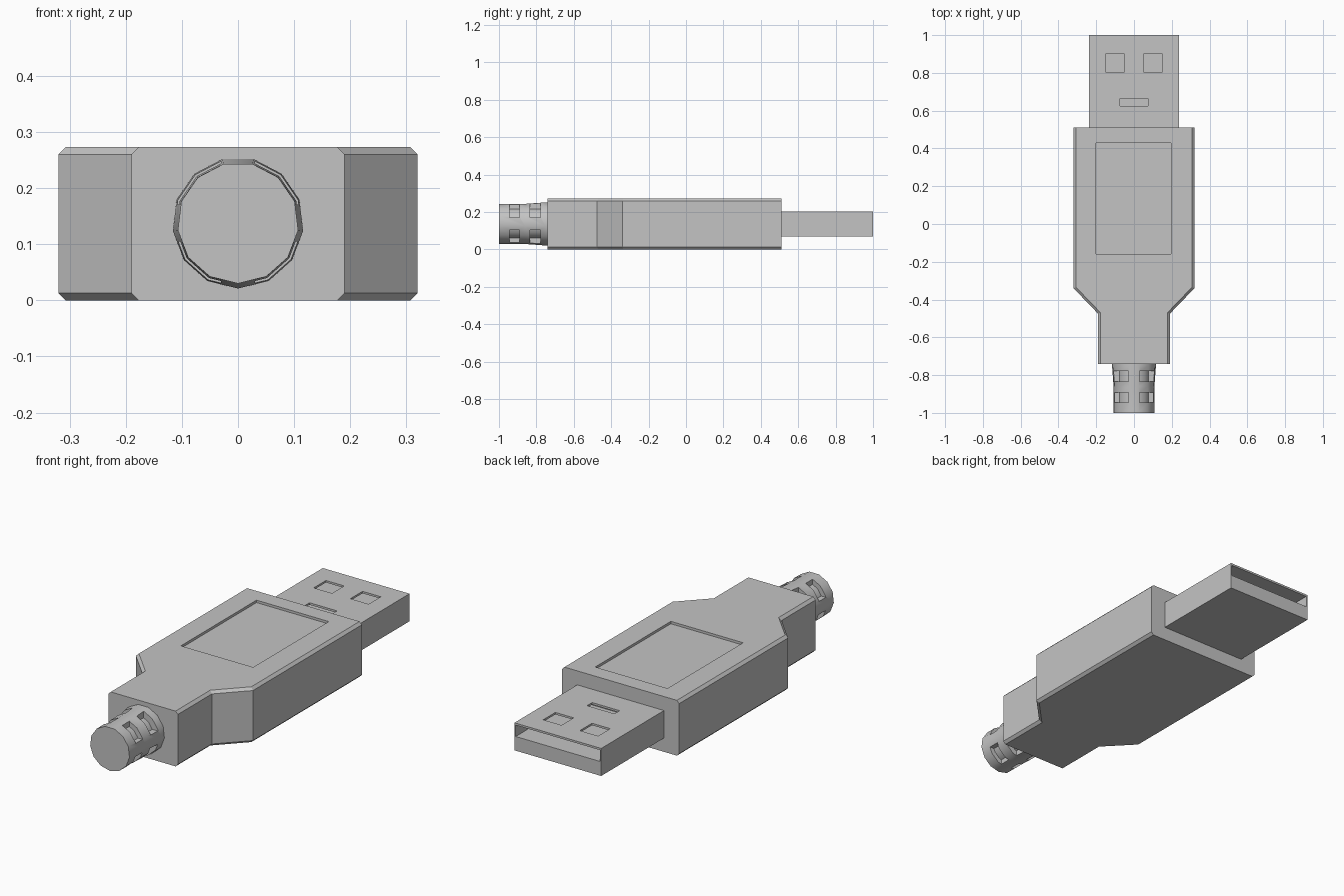
import bpy
import bmesh
import math

if "Cube" in bpy.data.objects:
    bpy.data.objects.remove(bpy.data.objects["Cube"], do_unlink=True)

MID = 0.138  # height of the connector's long axis

grey = bpy.data.materials.new("plain grey")
grey.use_nodes = True
grey.diffuse_color = (0.55, 0.55, 0.55, 1)
grey.node_tree.nodes["Principled BSDF"].inputs["Base Color"].default_value = (0.55, 0.55, 0.55, 1)


def add_object(name, bm):
    bmesh.ops.recalc_face_normals(bm, faces=bm.faces)
    mesh = bpy.data.meshes.new(name)
    bm.to_mesh(mesh)
    bm.free()
    mesh.materials.append(grey)
    obj = bpy.data.objects.new(name, mesh)
    bpy.context.collection.objects.link(obj)
    return obj


def box(name, xs, ys, zs):
    bm = bmesh.new()
    bmesh.ops.create_cube(bm, size=1)
    for v in bm.verts:
        v.co = [lo + (c + 0.5) * (hi - lo) for c, (lo, hi) in zip(v.co, (xs, ys, zs))]
    return add_object(name, bm)


def lathe(name, profile, sides=13):
    """Capped round part along y from (y, radius) pairs, with a vertex at the bottom."""
    bm = bmesh.new()
    rings = []
    for y, r in profile:
        angles = [math.tau * i / sides - math.pi / 2 for i in range(sides)]
        rings.append([bm.verts.new((r * math.cos(a), y, MID + r * math.sin(a))) for a in angles])
    for a, b in zip(rings, rings[1:]):
        for i in range(sides):
            j = (i + 1) % sides
            bm.faces.new((a[i], a[j], b[j], b[i]))
    bm.faces.new(rings[0])
    bm.faces.new(rings[-1])
    return add_object(name, bm)


def activate(obj):
    bpy.ops.object.select_all(action='DESELECT')
    obj.select_set(True)
    bpy.context.view_layer.objects.active = obj


def cut(obj, cutters):
    activate(obj)
    for cutter in cutters:
        cutter.hide_render = True
        mod = obj.modifiers.new("cut", 'BOOLEAN')
        mod.operation = 'DIFFERENCE'
        mod.solver = 'EXACT'
        mod.object = cutter
        bpy.ops.object.modifier_apply(modifier=mod.name)
        bpy.data.objects.remove(cutter, do_unlink=True)


# Body: shouldered outline, extruded upward, long edges chamfered
BACK, FRONT, TOP = 0.51, -0.74, 0.273
half = [(0.32, BACK), (0.32, -0.34), (0.19, -0.475), (0.19, FRONT)]
outline = half + [(-x, y) for x, y in reversed(half)]
bm = bmesh.new()
base = bm.faces.new([bm.verts.new((x, y, 0)) for x, y in outline])
extruded = bmesh.ops.extrude_face_region(bm, geom=[base])["geom"]
bmesh.ops.translate(bm, vec=(0, 0, TOP), verts=[g for g in extruded if isinstance(g, bmesh.types.BMVert)])
bmesh.ops.recalc_face_normals(bm, faces=bm.faces)
long_edges = []
for e in bm.edges:
    a, b = (v.co for v in e.verts)
    if abs(a.z - b.z) < 0.01 and abs(a.y - b.y) > 0.01:
        long_edges.append(e)
bmesh.ops.bevel(bm, geom=long_edges, offset=0.013, segments=1, affect='EDGES')
body = add_object("body", bm)

# Sunken label panel
cut(body, [box("panel_cutter", (-0.2, 0.195), (-0.16, 0.43), (TOP - 0.012, 0.4))])

# Metal plug: open above a solid tongue, with two windows and a slot
plug = box("plug", (-0.237, 0.237), (0.5, 1), (0.068, 0.204))
cutters = [box("mouth_cutter", (-0.23, 0.23), (0.53, 1.1), (MID, 0.194))]
for side in (-1, 1):
    x = side * 0.1
    cutters.append(box("window_cutter", (x - 0.05, x + 0.05), (0.805, 0.9), (0.16, 0.3)))
cutters.append(box("slot_cutter", (-0.075, 0.075), (0.625, 0.665), (0.16, 0.3)))
cut(plug, cutters)

# Strain relief: flared sleeve with two rings of four notches around a core
sleeve = lathe("strain_relief", [(-1, 0.108), (-0.86, 0.109), (-0.75, 0.117), (-0.73, 0.117)])
notches = []
for y in (-0.945, -0.833):
    for sx in (-1, 1):
        for sz in (-1, 1):
            xs = sorted((sx * 0.03, sx * 0.2))
            zs = sorted((MID + sz * 0.033, MID + sz * 0.2))
            notches.append(box("notch_cutter", xs, (y, y + 0.054), zs))
cut(sleeve, notches)
core = lathe("strain_relief_core", [(-0.98, 0.085), (-0.73, 0.085)])
for part in (sleeve, core):
    activate(part)
    bpy.ops.object.shade_smooth_by_angle(angle=math.radians(30))
